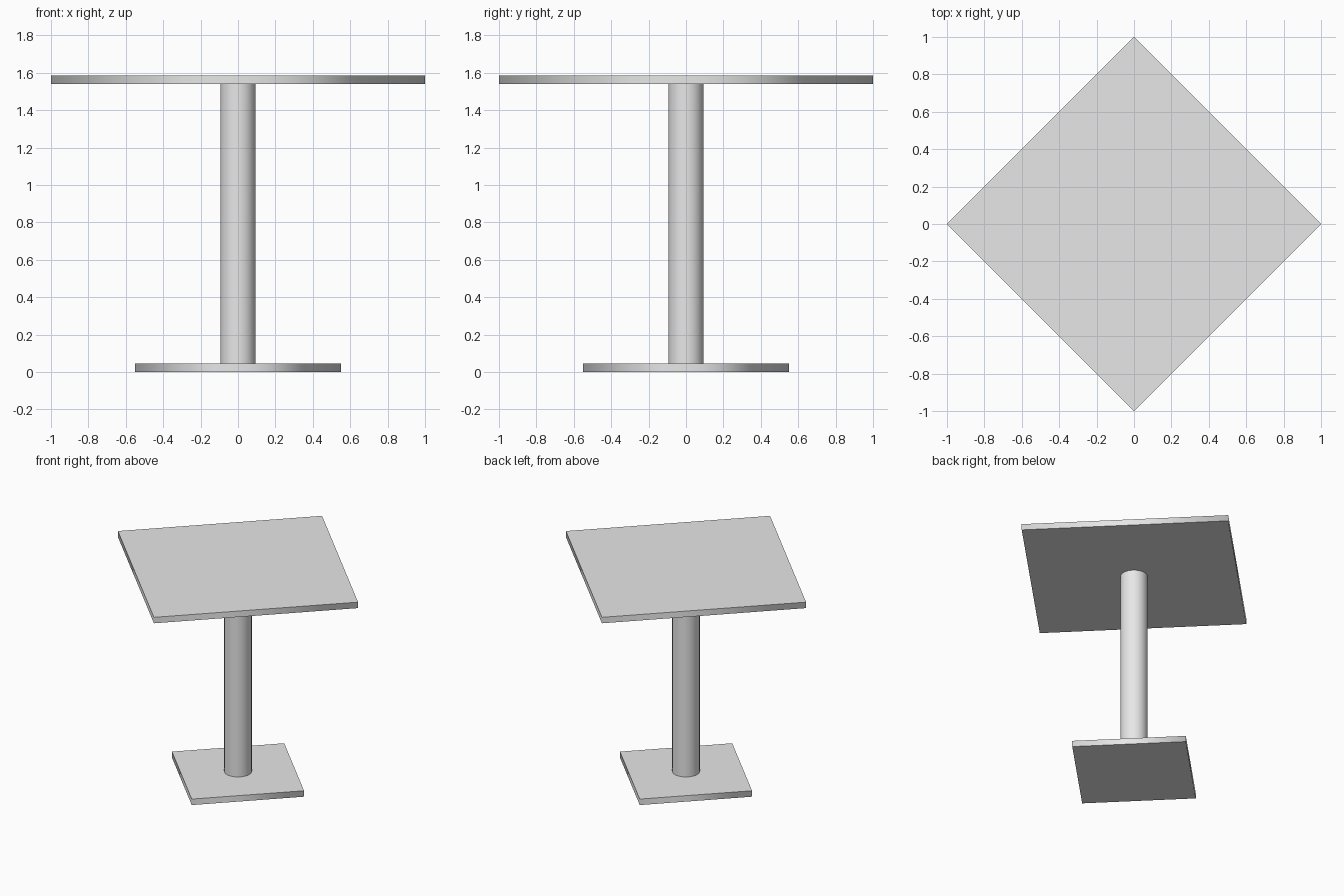
import bpy
import bmesh
import math
from mathutils import Matrix

if "Cube" in bpy.data.objects:
    bpy.data.objects.remove(bpy.data.objects["Cube"], do_unlink=True)

# Single plain grey finish
GREY = (0.8, 0.8, 0.8, 1.0)
grey = bpy.data.materials.new("light_grey")
grey.use_nodes = True
grey.diffuse_color = GREY
grey.node_tree.nodes["Principled BSDF"].inputs["Base Color"].default_value = GREY


def prism(name, sides, radius, bottom, top):
    """Upright prism with a corner on +x, rounded side shading and crisp flat caps."""
    bm = bmesh.new()
    bmesh.ops.create_cone(bm, cap_ends=True, segments=sides, radius1=radius,
                          radius2=radius, depth=top - bottom,
                          matrix=Matrix.Translation((0, 0, (bottom + top) / 2)))
    # Align the first corner with the x axis whatever the starting angle
    first = bm.verts[:][0].co
    turn = -math.atan2(first.y, first.x)
    bmesh.ops.rotate(bm, verts=bm.verts, matrix=Matrix.Rotation(turn, 3, "Z"))
    bmesh.ops.recalc_face_normals(bm, faces=bm.faces)
    for face in bm.faces:
        face.smooth = abs(face.normal.z) < 0.5
    for edge in bm.edges:
        edge.smooth = all(f.smooth for f in edge.link_faces)
    mesh = bpy.data.meshes.new(name)
    bm.to_mesh(mesh)
    bm.free()
    mesh.materials.append(grey)
    obj = bpy.data.objects.new(name, mesh)
    bpy.context.scene.collection.objects.link(obj)
    return obj


# Square foot, round post and square top, the squares set corner-forward
prism("base_plate", 4, 0.55, 0.0, 0.045)
prism("column", 32, 0.094, 0.045, 1.54)
prism("table_top", 4, 1.0, 1.54, 1.585)
